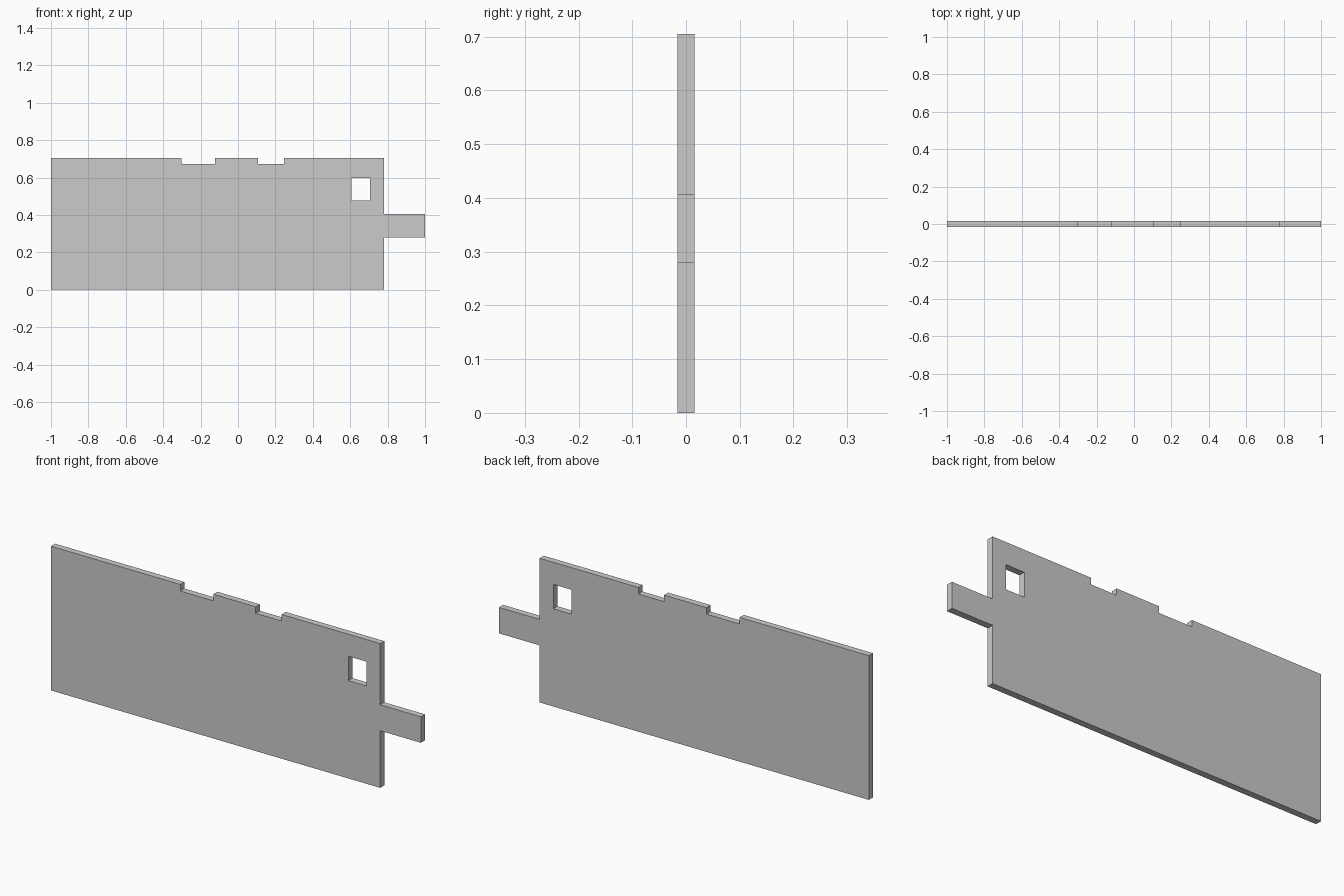
import bpy, bmesh

if "Cube" in bpy.data.objects:
    bpy.data.objects.remove(bpy.data.objects["Cube"])

HALF = 0.016              # half thickness of the sheet
TOP, NOTCH = 0.705, 0.673


def plate(name, outline, half):
    """Extrude an x-z outline symmetrically along y."""
    bm = bmesh.new()
    face = bm.faces.new([bm.verts.new((x, -half, z)) for x, z in outline])
    new = bmesh.ops.extrude_face_region(bm, geom=[face])["geom"]
    verts = [v for v in new if isinstance(v, bmesh.types.BMVert)]
    bmesh.ops.translate(bm, verts=verts, vec=(0, 2 * half, 0))
    bmesh.ops.recalc_face_normals(bm, faces=bm.faces)
    mesh = bpy.data.meshes.new(name)
    bm.to_mesh(mesh)
    bm.free()
    obj = bpy.data.objects.new(name, mesh)
    bpy.context.collection.objects.link(obj)
    return obj


# Panel outline: bottom edge, right tab, then the notched top edge
outline = [(-1, 0), (0.78, 0), (0.78, 0.279), (1, 0.279), (1, 0.406),
           (0.78, 0.406), (0.78, TOP)]
for right, left in ((0.247, 0.107), (-0.122, -0.301)):
    outline += [(right, TOP), (right, NOTCH), (left, NOTCH), (left, TOP)]
outline.append((-1, TOP))
panel = plate("notched_panel", outline, HALF)

# Rectangular window cut through the panel
cutter = plate("window_cutter", [(0.608, 0.478), (0.706, 0.478),
                                 (0.706, 0.597), (0.608, 0.597)], 0.1)
cutter.hide_render = True
cutter.hide_set(True)
cut = panel.modifiers.new("window", "BOOLEAN")
cut.operation = "DIFFERENCE"
cut.solver = "EXACT"
cut.object = cutter
